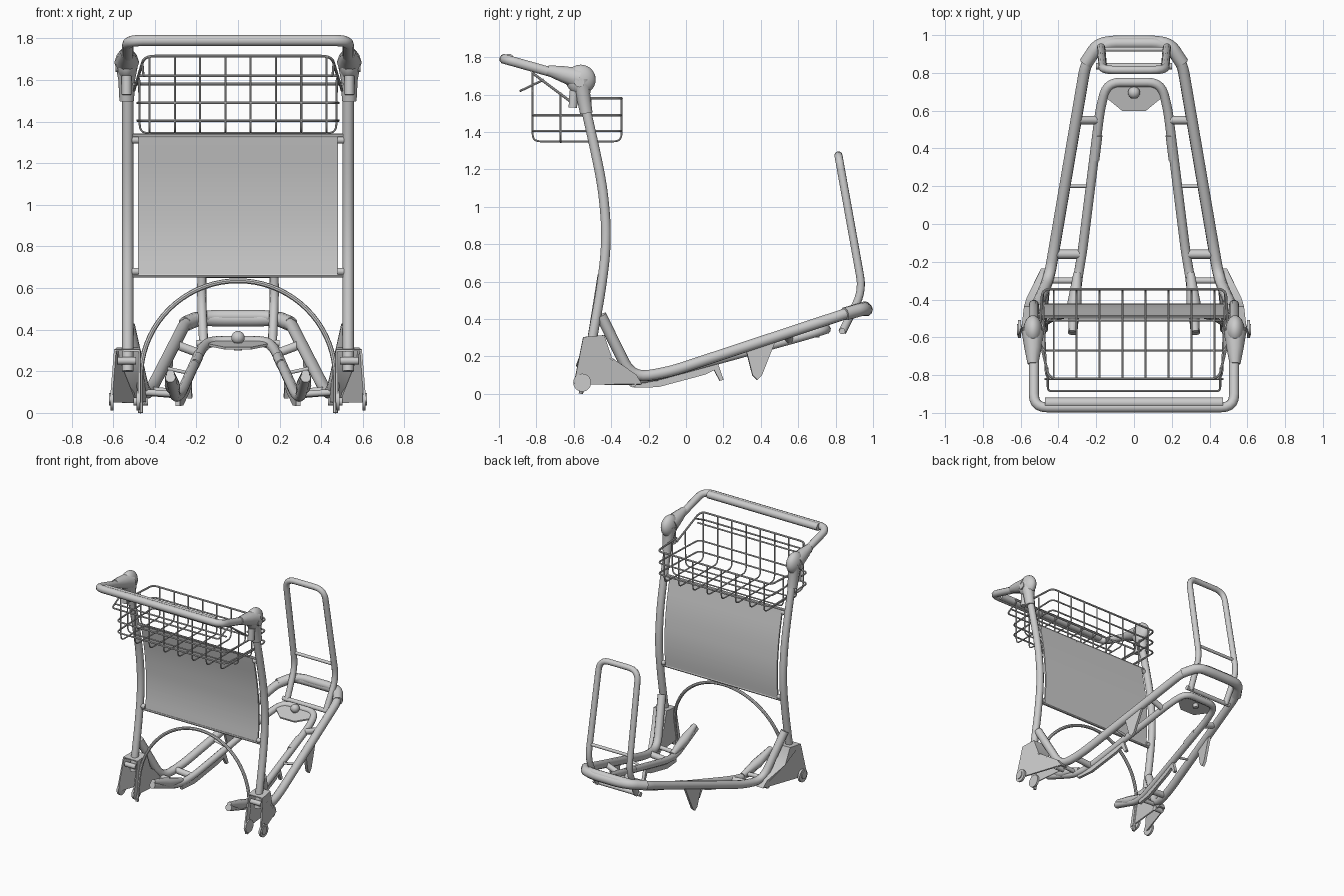
import bpy, bmesh, math
from mathutils import Vector

old = bpy.data.objects.get("Cube")
if old:
    bpy.data.objects.remove(old, do_unlink=True)

grey = bpy.data.materials.new("light_grey_metal")
grey.use_nodes = True
grey.diffuse_color = (0.6, 0.6, 0.6, 1)
grey.node_tree.nodes["Principled BSDF"].inputs["Base Color"].default_value = (0.6, 0.6, 0.6, 1)


def activate(ob):
    bpy.ops.object.select_all(action='DESELECT')
    ob.select_set(True)
    bpy.context.view_layer.objects.active = ob


def finish(ob):
    ob.data.materials.clear()
    ob.data.materials.append(grey)
    activate(ob)
    bpy.ops.object.shade_smooth_by_angle(angle=math.radians(40))
    return ob


def rounded(points, r, closed=False):
    """Round each corner of a polyline with a short arc."""
    pts = [Vector(p) for p in points]
    out, n = [], len(pts)
    for i, p in enumerate(pts):
        if r == 0 or (not closed and i in (0, n - 1)):
            out.append(p)
            continue
        a, b = pts[i - 1] - p, pts[(i + 1) % n] - p
        k = min(r, a.length * 0.48, b.length * 0.48)
        a, b = p + a.normalized() * k, p + b.normalized() * k
        for j in range(6):
            t = j / 5
            out.append(a * (1 - t) ** 2 + p * (2 * t * (1 - t)) + b * t * t)
    return out


def tubes(name, paths, radius, bend=0.0, closed=False, radii=None, sides=3):
    """One object of swept round tubes."""
    cu = bpy.data.curves.new(name, 'CURVE')
    cu.dimensions = '3D'
    cu.bevel_depth = radius
    cu.bevel_resolution = sides
    cu.use_fill_caps = True
    for path in paths:
        pts = rounded(path, bend, closed)
        sp = cu.splines.new('POLY')
        sp.points.add(len(pts) - 1)
        sp.use_cyclic_u = closed
        for i, p in enumerate(pts):
            sp.points[i].co = (*p, 1)
            if radii:
                sp.points[i].radius = radii[i]
    ob = bpy.data.objects.new(name, cu)
    bpy.context.collection.objects.link(ob)
    activate(ob)
    bpy.ops.object.convert(target='MESH')
    return finish(bpy.context.view_layer.objects.active)


def mesh(name, verts, faces, thick):
    """Sheet part given a thickness."""
    me = bpy.data.meshes.new(name)
    me.from_pydata(verts, [], faces)
    bm = bmesh.new()
    bm.from_mesh(me)
    bmesh.ops.recalc_face_normals(bm, faces=bm.faces)
    bm.to_mesh(me)
    bm.free()
    ob = bpy.data.objects.new(name, me)
    bpy.context.collection.objects.link(ob)
    m = ob.modifiers.new("thickness", 'SOLIDIFY')
    m.thickness, m.offset = thick, 0
    activate(ob)
    bpy.ops.object.modifier_apply(modifier=m.name)
    return finish(ob)


def ball(name, loc, scale):
    bpy.ops.mesh.primitive_uv_sphere_add(segments=24, ring_count=14, radius=1, location=loc)
    ob = bpy.context.object
    ob.name, ob.scale = name, scale
    return finish(ob)


def disc(name, loc, r, depth):
    bpy.ops.mesh.primitive_cylinder_add(vertices=24, radius=r, depth=depth, location=loc,
                                        rotation=(0, math.pi / 2, 0))
    bpy.context.object.name = name
    return finish(bpy.context.object)


def mirror_path(half):
    """Complete a left half path into a symmetric one."""
    return half + [(-x, y, z) for x, y, z in reversed(half)]


def on_outer(y, dz=0):
    return (0.40 - 0.17 * y, y, 0.155 + 0.32 * y + dz)


def on_inner(y, dz=0):
    return (0.255 - 0.125 * y, y, 0.135 + 0.275 * y + dz)


# Curved uprights
post = [(-0.535, 1.52), (-0.485, 1.3), (-0.445, 1.1), (-0.427, 0.9), (-0.43, 0.75),
        (-0.455, 0.55), (-0.50, 0.3), (-0.515, 0.2)]
tubes("uprights", [[(s * 0.53, y, z) for y, z in post] for s in (1, -1)], 0.027, 0.1)

# Back panel following the uprights, with edge bars and end tabs
curve = [p for p in rounded([(0, y, z) for y, z in post], 0.1) if 0.68 < p.z < 1.31]
curve = [Vector((0, -0.492, 1.335))] + curve + [Vector((0, -0.441, 0.655))]
n = len(curve)
mesh("back_panel", [(s * 0.48, p.y, p.z) for s in (-1, 1) for p in curve],
     [(i, i + 1, n + i + 1, n + i) for i in range(n - 1)], 0.012)
for name, y, z, tab in (("panel_top_bar", -0.491, 1.332, -0.02), ("panel_bottom_bar", -0.441, 0.66, 0.02)):
    tubes(name, [[(-0.505, y, z), (0.505, y, z)]], 0.01, sides=2)
    tubes(name + "_tabs", [[(s * 0.478, y, z + tab), (s * 0.51, y, z + tab)] for s in (1, -1)], 0.018)

# Push handle and grip
tubes("handle", [mirror_path([(0.53, -0.58, 1.68), (0.53, -0.971, 1.79)])], 0.027, 0.07)
tubes("handle_grip", [[(-0.47, -0.947, 1.79), (0.47, -0.947, 1.79)]], 0.028)

# Handle joints
for s in (1, -1):
    side = "left" if s > 0 else "right"
    x = s * 0.535
    ball(side + "_joint", (x, -0.563, 1.68), (0.05, 0.08, 0.08))
    tubes(side + "_joint_arm", [[(x, -0.57, 1.685), (x, -0.66, 1.71), (x, -0.74, 1.73)]],
          0.03, radii=[2.0, 1.5, 0.95])
    tubes(side + "_joint_socket", [[(x, -0.56, 1.68), (x, -0.55, 1.6), (x, -0.533, 1.5)]],
          0.035, radii=[1.6, 1.15, 1.0])
    disc(side + "_joint_bolt", (s * 0.575, -0.57, 1.665), 0.026, 0.03)
    tubes(side + "_basket_hook", [[(x, -0.6, 1.62), (x, -0.605, 1.53)]], 0.024)

# Wire basket
rings = [[(0.485, -0.345, z), (0.465, -0.82, z), (-0.465, -0.82, z), (-0.485, -0.345, z)]
         for z in (1.49, 1.405)]
tubes("basket_rings", rings, 0.006, 0.04, True, sides=2)
tubes("basket_rim", [mirror_path([(0.50, -0.6, 1.58), (0.485, -0.345, 1.58)])], 0.007, 0.04, sides=2)
xs = [-0.425 + 0.1215 * i for i in range(8)]
tubes("basket_long_wires", [[(x, -0.82, 1.71), (x, -0.82, 1.35), (x, -0.345, 1.35), (x, -0.345, 1.58)]
                            for x in xs], 0.005, 0.04, sides=2)
tubes("basket_cross_wires", [mirror_path([(0.475, y, z), (0.472, y, 1.345)])
                             for y, z in ((-0.67, 1.61), (-0.51, 1.58))], 0.005, 0.04, sides=2)
tubes("basket_back_loop", [mirror_path([(0.50, -0.6, 1.55), (0.45, -0.82, 1.715)])],
      0.007, 0.05, sides=2)
tubes("basket_back_wire", [[(-0.475, -0.82, 1.62), (0.475, -0.82, 1.62)]], 0.006, sides=2)
tubes("basket_flap", [mirror_path([(0.46, -0.76, 1.68), (0.455, -0.885, 1.62)])], 0.006, 0.02, sides=2)

# Hoop between the feet
arc = []
for i in range(37):
    a = math.pi * i / 36
    z = 0.17 + 0.465 * math.sin(a)
    arc.append((0.468 * math.cos(a), -0.46 - 0.16 * (0.64 - z), z))
hoop = [(0.468, -0.562, 0.0)] + arc + [(-0.468, -0.562, 0.0)]
tubes("hoop", [hoop], 0.012, sides=2)

# Outer base rail and bumper
tubes("outer_rail", [mirror_path([(0.525, -0.455, 0.42), (0.45, -0.29, 0.085), on_outer(-0.1, -0.01),
                                  on_outer(0.86), (0.16, 0.957, 0.465)])], 0.03, 0.1)
tubes("bumper", [mirror_path([on_outer(0.85), (0.19, 0.95, 0.455), (0.1, 0.963, 0.45)])],
      0.036, 0.08)

# Inner base rail with upturned rear ends
tubes("inner_rail", [mirror_path([(0.325, -0.58, 0.17), (0.30, -0.3, 0.07), on_inner(-0.15),
                                  on_inner(0.62), (0.14, 0.75, 0.345)])], 0.025, 0.13)
tubes("rear_skids", [[(s * 0.325, -0.57, 0.19), (s * 0.315, -0.42, 0.13), (s * 0.30, -0.26, 0.09)]
                     for s in (1, -1)], 0.03, radii=[0.65, 1.25, 0.7])

# Tubes linking the rails, and brackets under them
for y, r in ((0.55, 0.022), (0.2, 0.009), (-0.16, 0.024)):
    link = [on_inner(y), on_outer(y)]
    tubes("rail_links", [[(s * a, b, c) for a, b, c in link] for s in (1, -1)], r)
for s in (1, -1):
    leg = [on_outer(0.32, -0.02), (0.338, 0.355, 0.1), (0.335, 0.38, 0.075),
           (0.333, 0.405, 0.1), on_outer(0.48, -0.02)]
    mesh("stacking_leg", [(s * a, b, c) for a, b, c in leg], [range(5)], 0.02)
    plate = [on_inner(-0.28, 0), on_inner(-0.28, -0.025), on_inner(-0.15, -0.058),
             on_inner(0.1, -0.06), on_inner(0.15, -0.05), on_inner(0.18, -0.115),
             on_inner(0.2, -0.115), on_inner(0.16, 0.01)]
    mesh("rail_plate", [(s * a, b, c) for a, b, c in plate], [range(8)], 0.022)
    sleeve = [on_inner(y, 0.005) for y in (0.34, 0.47)]
    tubes("rail_sleeve", [[(s * (a - 0.005), b, c) for a, b, c in sleeve]], 0.024)

# Coupling plate with ball
mesh("coupling_plate", [(-0.062, 0.6, 0.31), (0.062, 0.6, 0.31), (0.16, 0.68, 0.33),
                        (0.1, 0.77, 0.35), (-0.1, 0.77, 0.35), (-0.16, 0.68, 0.33)], [range(6)], 0.012)
ball("coupling_ball", (0, 0.695, 0.362), (0.032, 0.032, 0.032))
tubes("coupling_pin", [[(0, 0.695, 0.30), (0, 0.695, 0.36)]], 0.02)

# Tall front stop loop
tubes("front_loop", [mirror_path([(0.165, 0.835, 0.33), (0.175, 0.945, 0.55), (0.165, 0.815, 1.275)])],
      0.022, 0.08)
tubes("front_loop_lower_bar", [[(-0.2, 0.835, 0.335), (0.2, 0.835, 0.335)]], 0.017)
tubes("front_loop_upper_bar", [[(-0.17, 0.925, 0.66), (0.17, 0.925, 0.66)]], 0.012)

# Foot housings, open to the rear and below
outline = [(-0.60, 0.05), (-0.55, 0.30), (-0.44, 0.31), (-0.40, 0.19), (-0.27, 0.10), (-0.24, 0.05)]
m = len(outline)
for s in (1, -1):
    side = "left" if s > 0 else "right"
    verts = [(s * (0.475 - max(0, y + 0.42) * 0.2), y, z) for y, z in outline]
    verts += [(s * (0.615 - 0.08 * z - max(0, y + 0.46) * 0.55), y, z) for y, z in outline]
    walls = [(i, i + 1, m + i + 1, m + i) for i in range(1, m - 1)]
    mesh(side + "_foot", verts, walls + [range(m), range(m, 2 * m)], 0.012)
    for x in (0.48, 0.606):
        disc(side + "_foot_boss", (s * x, -0.555, 0.06), 0.048, 0.016)
    disc(side + "_foot_bolt", (s * 0.61, -0.56, 0.065), 0.03, 0.02)
    disc(side + "_front_bolt", (s * 0.468, -0.285, 0.055), 0.02, 0.07)
    disc(side + "_cross_pin", (s * 0.535, -0.54, 0.25), 0.018, 0.09)
    tubes(side + "_tie", [[(s * 0.46, -0.3, 0.10), (s * 0.30, -0.3, 0.09)]], 0.016)
